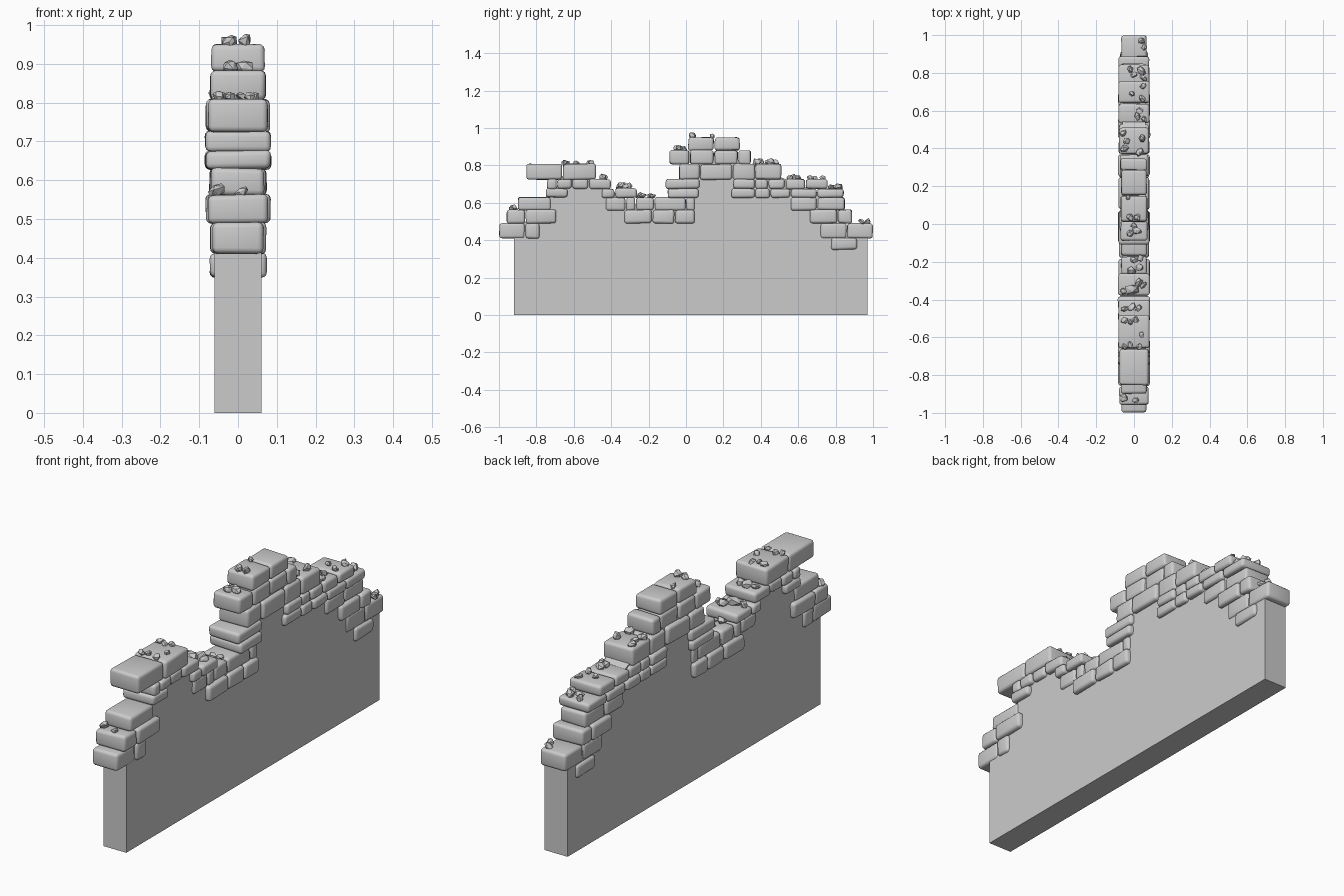
import bpy, bmesh, math, random
from mathutils import Vector, Matrix, Euler

if "Cube" in bpy.data.objects:
    bpy.data.objects.remove(bpy.data.objects["Cube"])

random.seed(7)


def finish(bm, name, smooth_angle=None):
    bmesh.ops.recalc_face_normals(bm, faces=bm.faces)
    mesh = bpy.data.meshes.new(name)
    bm.to_mesh(mesh)
    bm.free()
    ob = bpy.data.objects.new(name, mesh)
    bpy.context.collection.objects.link(ob)
    if smooth_angle:
        bpy.ops.object.select_all(action='DESELECT')
        ob.select_set(True)
        bpy.context.view_layer.objects.active = ob
        bpy.ops.object.shade_smooth_by_angle(angle=math.radians(smooth_angle))
    return ob


def add_stone(bm, y0, y1, z0, z1, half):
    # slightly irregular block with worn edges
    s = bmesh.new()
    bmesh.ops.create_cube(s, size=1)
    h = half + random.uniform(-0.004, 0.003)
    for v in s.verts:
        v.co = Vector((v.co.x * 2 * h,
                       (y0 + y1) / 2 + v.co.y * (y1 - y0),
                       (z0 + z1) / 2 + v.co.z * (z1 - z0)))
        v.co.x *= random.uniform(0.95, 1.0)
        v.co.z += random.uniform(-0.003, 0.003)
        v.co.y += random.uniform(0, 0.005) * (1 if v.co.y < (y0 + y1) / 2 else -1)
    bmesh.ops.bevel(s, geom=list(s.edges), offset=min(0.014, (y1 - y0) * 0.25),
                    segments=3, profile=0.5, affect='EDGES')
    tmp = bpy.data.meshes.new("tmp")
    s.to_mesh(tmp)
    s.free()
    bm.from_mesh(tmp)
    bpy.data.meshes.remove(tmp)


# plain wall core, its broken top hidden inside the stones
profile = [(-.92, 0), (.97, 0), (.97, .45), (.85, .46), (.84, .53), (.77, .59),
           (.72, .65), (.6, .7), (.45, .76), (.3, .78), (.27, .85), (.06, .85),
           (.03, .76), (.02, .6), (-.25, .59), (-.33, .6), (-.37, .65),
           (-.46, .69), (-.54, .76), (-.65, .76), (-.69, .69), (-.72, .65),
           (-.74, .59), (-.83, .52), (-.92, .45)]
bm = bmesh.new()
face = bm.faces.new([bm.verts.new((-.06, y, z)) for y, z in profile])
ext = bmesh.ops.extrude_face_region(bm, geom=[face])
bmesh.ops.translate(bm, vec=(.12, 0, 0),
                    verts=[g for g in ext['geom'] if isinstance(g, bmesh.types.BMVert)])
finish(bm, "wall_core")

# stone courses: bottom, top, half depth, runs of joint positions along y
courses = [
    (.35, .412, .077, [[.775, .915]]),
    (.41, .49, .071, [[-1, -.86, -.78], [.715, .86, 1]]),
    (.49, .563, .084, [[-.96, -.86, -.69], [-.33, -.18, -.06, .05], [.66, .81, .89]]),
    (.56, .63, .073, [[-.9, -.72], [-.43, -.32, -.27, -.17, 0, .05], [.56, .7, .85]]),
    (.628, .676, .085, [[-.75, -.63], [-.45, -.38, -.26], [-.1, .07],
                        [.24, .37, .45, .56, .7, .845]]),
    (.675, .726, .084, [[-.745, -.69, -.61, -.52, -.4], [-.11, .075],
                        [.25, .37, .44, .53, .64, .76]]),
    (.724, .808, .081, [[-.855, -.66, -.48], [-.04, .075, .25, .37, .51]]),
    (.805, .882, .07, [[-.09, .02, .15, .28, .35]]),
    (.88, .95, .071, [[.01, .15, .29]]),
]
for i, (z0, z1, half, runs) in enumerate(courses):
    bm = bmesh.new()
    for run in runs:
        for a, b in zip(run, run[1:]):
            add_stone(bm, a, b, z0, z1, half)
    finish(bm, f"stone_course_{i + 1}", 40)


def top_height(y):
    return max(z1 for _, z1, _, runs in courses for r in runs if r[0] <= y <= r[-1])


# loose rubble lying on the ledges: x, y, radius
rubble = [
    (-.055, -.92, .024), (.01, -.935, .018),
    (-.05, -.65, .018), (-.02, -.64, .017), (.03, -.65, .017), (.04, -.585, .016),
    (-.05, -.51, .02), (-.02, -.52, .017), (.01, -.505, .018),
    (-.05, -.45, .02), (-.01, -.44, .024), (.025, -.445, .022),
    (-.055, -.355, .02), (-.01, -.345, .034), (.025, -.31, .025), (.05, -.325, .022),
    (-.01, -.25, .024), (.03, -.23, .02), (0, -.19, .021), (.035, -.18, .018),
    (-.02, -.05, .022), (.015, -.035, .026), (.0, -.01, .02),
    (-.02, .035, .022), (.02, .035, .022), (-.03, .14, .017),
    (-.05, .4, .024), (.03, .38, .025), (-.04, .44, .022), (.045, .455, .023), (-.055, .48, .02),
    (.02, .57, .022), (.055, .555, .018), (.03, .6, .02), (-.01, .69, .016), (.045, .665, .019), (.05, .73, .019),
    (-.02, .82, .022), (.04, .81, .024), (.0, .79, .018), (.05, .775, .02),
    (.04, .97, .021), (.055, .94, .019),
]
bm = bmesh.new()
for x, y, r in rubble:
    rot = Euler([random.uniform(0, 6.28) for _ in range(3)]).to_matrix().to_4x4()
    size = Matrix.Diagonal((r * 1.15, r * .95, r * .75, 1))
    flat = Matrix.Diagonal((1, 1, .8, 1))
    place = Matrix.Translation((x, y, top_height(y) + r * .4))
    verts = bmesh.ops.create_icosphere(bm, subdivisions=1, radius=1,
                                       matrix=place @ flat @ rot @ size)['verts']
    for v in verts:
        v.co += Vector([random.uniform(-.2, .2) * r for _ in range(3)])
finish(bm, "rubble")
